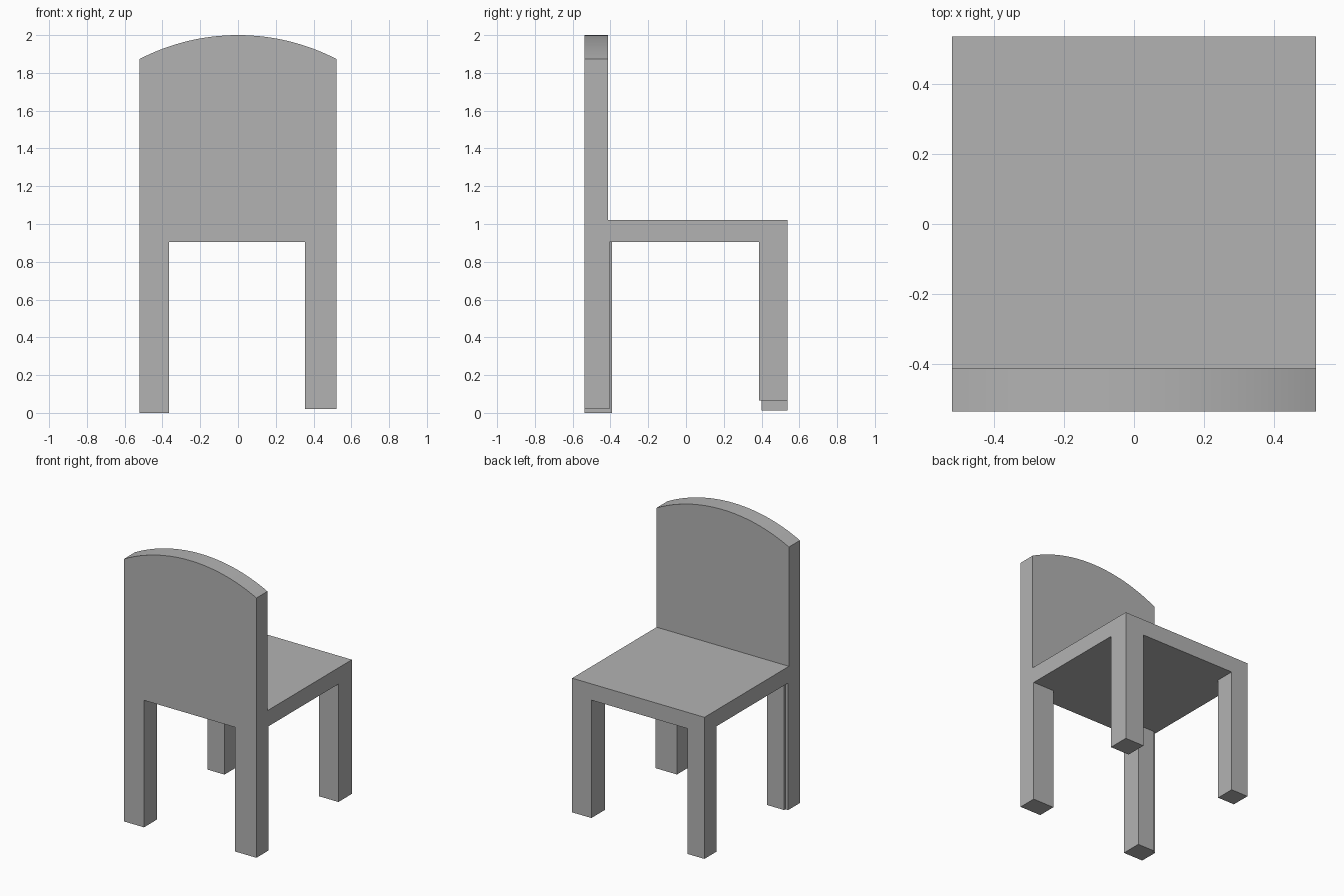
import bpy
import bmesh
import math
from mathutils import Vector

if "Cube" in bpy.data.objects:
    bpy.data.objects.remove(bpy.data.objects["Cube"], do_unlink=True)

grey = bpy.data.materials.new("plain grey")
grey.use_nodes = True
grey.diffuse_color = (0.45, 0.45, 0.45, 1)
grey.node_tree.nodes["Principled BSDF"].inputs["Base Color"].default_value = grey.diffuse_color

HALF_X, HALF_Y = 0.522, 0.538
SEAT_BOTTOM, SEAT_TOP = 0.906, 1.022
BACK_Y = -0.414  # inner face of the backrest


def prism(name, points, sweep):
    """Extrude a flat outline along a sweep vector into a closed solid."""
    bm = bmesh.new()
    face = bm.faces.new([bm.verts.new(p) for p in points])
    top = bmesh.ops.extrude_face_region(bm, geom=[face], use_keep_orig=True)
    moved = [v for v in top["geom"] if isinstance(v, bmesh.types.BMVert)]
    bmesh.ops.translate(bm, verts=moved, vec=Vector(sweep))
    bmesh.ops.recalc_face_normals(bm, faces=bm.faces)
    mesh = bpy.data.meshes.new(name)
    bm.to_mesh(mesh)
    bm.free()
    mesh.materials.append(grey)
    obj = bpy.data.objects.new(name, mesh)
    bpy.context.collection.objects.link(obj)
    return obj


def upright(name, outline, bottom, top):
    return prism(name, [(x, y, bottom) for x, y in outline], (0, 0, top - bottom))


def rectangle(x0, x1, y0, y1):
    return [(x0, y0), (x1, y0), (x1, y1), (x0, y1)]


# Seat slab
upright("seat", rectangle(-HALF_X, HALF_X, BACK_Y, HALF_Y), SEAT_BOTTOM, SEAT_TOP)

# Backrest with a shallow arched top
rise = 0.127
radius = (HALF_X ** 2 + rise ** 2) / (2 * rise)
spread = math.asin(HALF_X / radius)
steps = 32
outline = [(-HALF_X, -HALF_Y, SEAT_BOTTOM), (HALF_X, -HALF_Y, SEAT_BOTTOM)]
for i in range(steps + 1):
    a = spread * (1 - 2 * i / steps)
    outline.append((radius * math.sin(a), -HALF_Y, 2 - radius * (1 - math.cos(a))))
backrest = prism("backrest", outline, (0, BACK_Y + HALF_Y, 0))
bpy.context.view_layer.objects.active = backrest
backrest.select_set(True)
bpy.ops.object.shade_smooth_by_angle(angle=math.radians(20))
backrest.select_set(False)

# Plain legs, each cut to its own length
upright("left_leg_under_backrest", rectangle(0.354, HALF_X, -HALF_Y, -0.404), 0.02, SEAT_BOTTOM)
upright("left_leg_under_seat", rectangle(0.37, HALF_X, 0.386, HALF_Y), 0.065, SEAT_BOTTOM)
upright("right_leg_under_seat", rectangle(-HALF_X, -0.387, 0.4, HALF_Y), 0.012, SEAT_BOTTOM)

# Leg with a notched inner corner
notched = [(-HALF_X, -HALF_Y), (-0.365, -HALF_Y), (-0.365, -0.391),
           (-0.5, -0.391), (-0.5, -0.405), (-HALF_X, -0.405)]
upright("right_leg_under_backrest", notched, 0, SEAT_BOTTOM)
